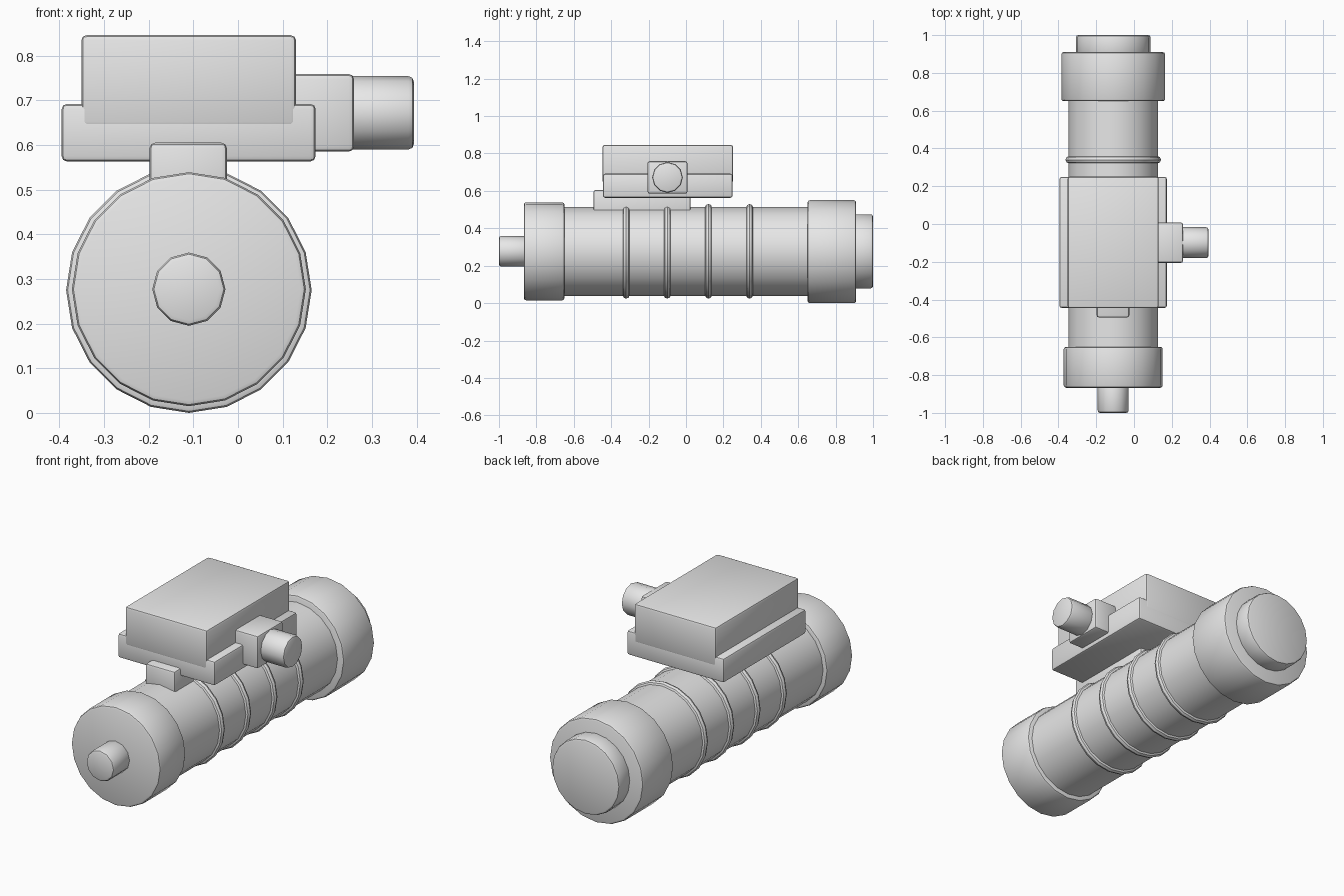
import bpy, math

if "Cube" in bpy.data.objects:
    bpy.data.objects.remove(bpy.data.objects["Cube"])

grey = bpy.data.materials.new("plain_grey")
grey.diffuse_color = (0.8, 0.8, 0.8, 1)
grey.use_nodes = True
grey.node_tree.nodes["Principled BSDF"].inputs["Base Color"].default_value = grey.diffuse_color

AX, AZ = -0.11, 0.277  # axis of the long body


def finish(obj, name, bevel=0.0):
    obj.name = name
    obj.data.materials.append(grey)
    if bevel:
        m = obj.modifiers.new("soft_edges", 'BEVEL')
        m.width = bevel
        m.segments = 2
        m.limit_method = 'ANGLE'
        m.angle_limit = math.radians(40)
        bpy.ops.object.modifier_apply(modifier=m.name)
    bpy.ops.object.shade_smooth_by_angle(angle=math.radians(40))


def box(name, x, y, z, bevel=0.012):
    bpy.ops.mesh.primitive_cube_add(size=1, location=[sum(r) / 2 for r in (x, y, z)])
    obj = bpy.context.object
    obj.scale = [r[1] - r[0] for r in (x, y, z)]
    bpy.ops.object.transform_apply(location=False, rotation=False, scale=True)
    finish(obj, name, bevel)


def cylinder_y(name, r, y0, y1, sides=20, bevel=0.012, z=AZ):
    bpy.ops.mesh.primitive_cylinder_add(
        vertices=sides, radius=r, depth=y1 - y0,
        location=(AX, (y0 + y1) / 2, z), rotation=(math.pi / 2, 0, 0))
    finish(bpy.context.object, name, bevel)


# Long body with end caps and end knobs
cylinder_y("body_tube", 0.238, -0.75, 0.75, bevel=0)
cylinder_y("front_cap", 0.262, -0.867, -0.65)
cylinder_y("rear_cap", 0.275, 0.65, 0.91, z=0.275)
cylinder_y("front_knob", 0.082, -1.0, -0.85, sides=12)
cylinder_y("rear_knob", 0.198, 0.89, 1.0)

# Raised rings around the tube
for i in range(4):
    bpy.ops.mesh.primitive_torus_add(
        major_segments=20, minor_segments=8, major_radius=0.234, minor_radius=0.019,
        location=(AX, -0.32 + 0.22 * i, AZ), rotation=(math.pi / 2, 0, 0))
    finish(bpy.context.object, f"grip_ring_{i + 1}")

# Mount and housing on top
box("mount_foot", (-0.198, -0.025), (-0.495, 0.025), (0.45, 0.605))
box("housing_base", (-0.395, 0.174), (-0.444, 0.249), (0.563, 0.692))
box("housing_top", (-0.351, 0.13), (-0.446, 0.251), (0.64, 0.846))

# Side dial
box("dial_block", (0.11, 0.26), (-0.206, 0.008), (0.585, 0.759))
bpy.ops.mesh.primitive_cylinder_add(
    vertices=12, radius=0.082, depth=0.155,
    location=(0.3165, -0.099, 0.672), rotation=(0, math.pi / 2, 0))
finish(bpy.context.object, "dial_knob", 0.012)
